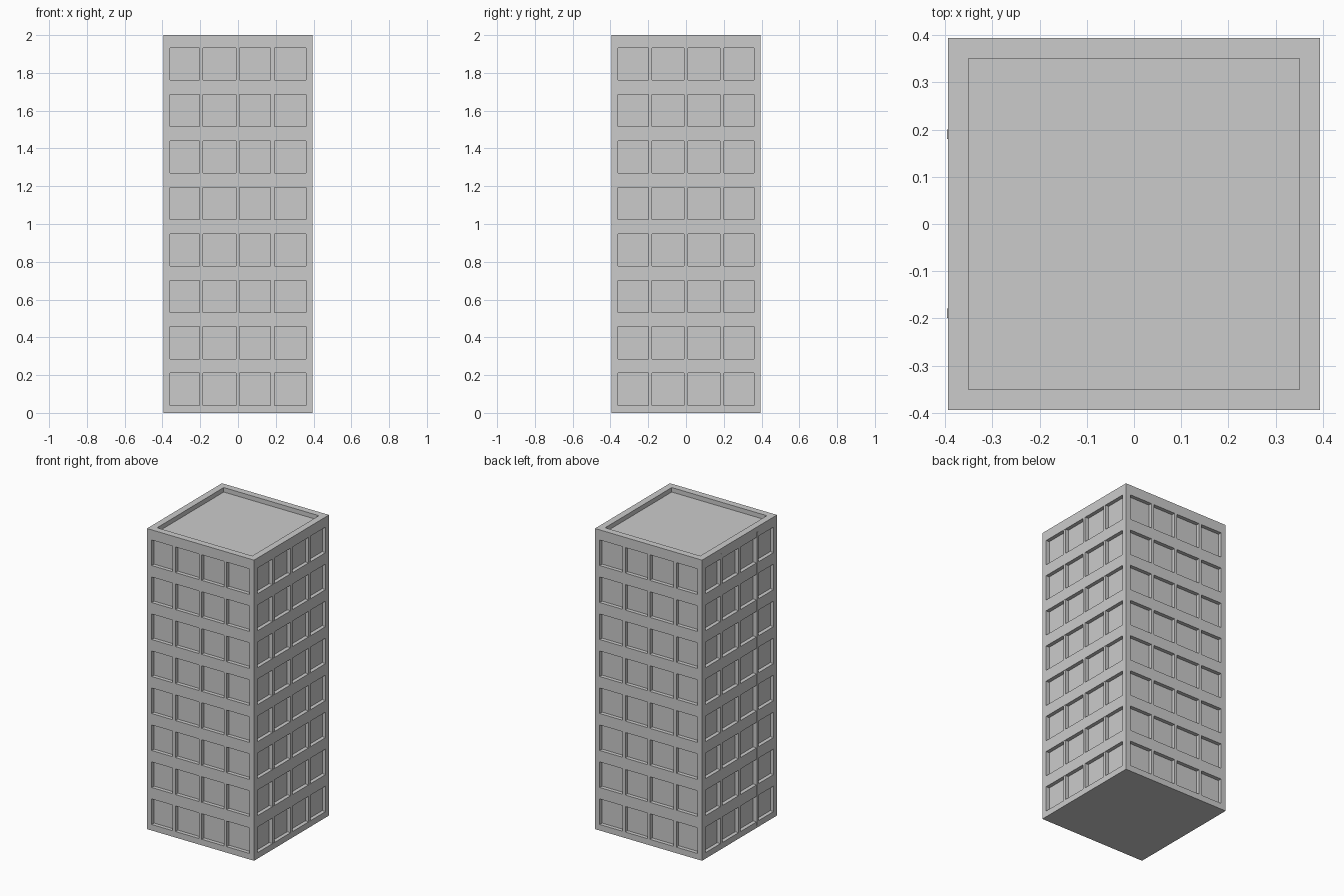
import bpy, bmesh

if "Cube" in bpy.data.objects:
    bpy.data.objects.remove(bpy.data.objects["Cube"])

H = 0.394           # half width of tower
D = 0.025           # window recess depth
FLOORS, PITCH, SILL, WIN_H = 8, 0.2461, 0.04, 0.17


def add_box(bm, x, y, z):
    """Add a box given (min, max) ranges on each axis."""
    v = bmesh.ops.create_cube(bm, size=1)["verts"]
    for p in v:
        p.co = [r[0] + (c + 0.5) * (r[1] - r[0]) for c, r in zip(p.co, (x, y, z))]


def make(name, boxes):
    bm = bmesh.new()
    for b in boxes:
        add_box(bm, *b)
    mesh = bpy.data.meshes.new(name)
    bm.to_mesh(mesh)
    bm.free()
    ob = bpy.data.objects.new(name, mesh)
    bpy.context.collection.objects.link(ob)
    return ob


# Tower block
tower = make("tower", [((-H, H), (-H, H), (0, 2))])

# Recesses: single windows front and back, paired bays on the sides, roof well
front_windows = [(-0.359, -0.205), (-0.184, -0.010), (0.009, 0.171), (0.192, 0.359)]
side_bays = [(-0.359, -0.010), (0.010, 0.359)]
cuts = [((-0.35, 0.35), (-0.35, 0.35), (1.97, 2.1))]
for i in range(FLOORS):
    z = (SILL + i * PITCH, SILL + i * PITCH + WIN_H)
    for depth in ((-H - 0.1, -H + D), (H - D, H + 0.1)):
        cuts += [(w, depth, z) for w in front_windows]
        cuts += [(depth, b, z) for b in side_bays]
cutter = make("recess_cutter", cuts)
cutter.hide_render = True

mod = tower.modifiers.new("recesses", "BOOLEAN")
mod.operation = "DIFFERENCE"
mod.solver = "EXACT"
mod.object = cutter
bpy.context.view_layer.objects.active = tower
bpy.ops.object.modifier_apply(modifier=mod.name)
bpy.data.objects.remove(cutter)

# Vertical posts splitting the side bays, slightly proud on the left face
post_y = [(-0.199, -0.179), (0.180, 0.200)]
post_z = (0.017, 1.966)
make("left_posts", [((-H - 0.0015, -H + D), y, post_z) for y in post_y])
make("right_posts", [((H - D, H - 0.0015), y, post_z) for y in post_y])
